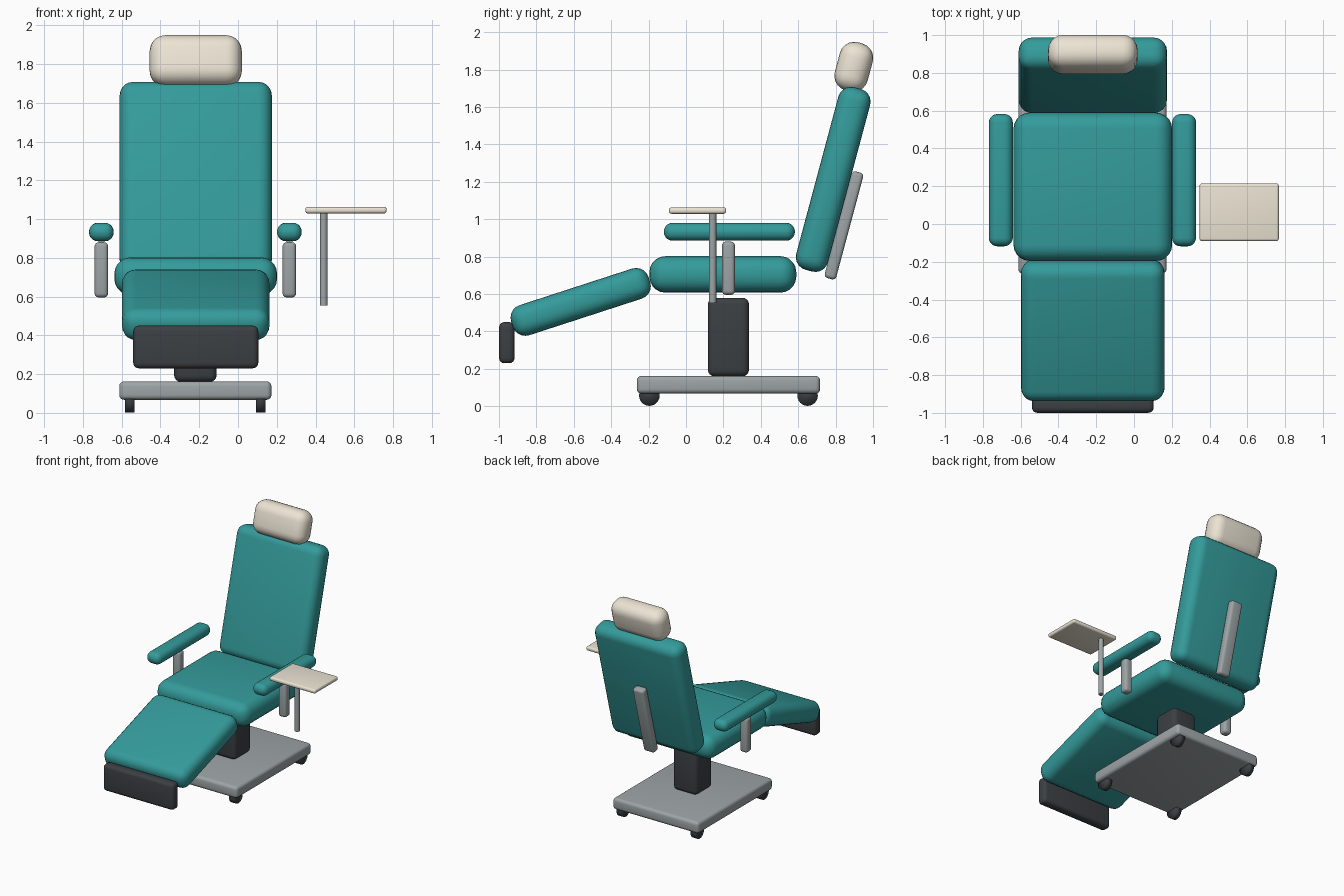
import bpy, bmesh
from math import radians, pi
from mathutils import Matrix

if "Cube" in bpy.data.objects:
    bpy.data.objects.remove(bpy.data.objects["Cube"])


def material(name, rgb):
    m = bpy.data.materials.new(name)
    m.diffuse_color = (*rgb, 1)
    m.use_nodes = True
    m.node_tree.nodes["Principled BSDF"].inputs["Base Color"].default_value = m.diffuse_color
    return m


TEAL = material("teal_vinyl", (0.035, 0.33, 0.33))
CREAM = material("cream", (0.84, 0.78, 0.66))
DARK = material("dark_plastic", (0.045, 0.051, 0.056))
STEEL = material("steel", (0.34, 0.375, 0.385))
CX = -0.22  # centre line of the chair


def finish(name, bm, loc, mat, tilt=0, angle=35):
    me = bpy.data.meshes.new(name)
    bm.to_mesh(me)
    bm.free()
    ob = bpy.data.objects.new(name, me)
    bpy.context.collection.objects.link(ob)
    ob.location = loc
    ob.rotation_euler.x = radians(tilt)
    me.materials.append(mat)
    bpy.ops.object.select_all(action='DESELECT')
    ob.select_set(True)
    bpy.context.view_layer.objects.active = ob
    bpy.ops.object.shade_smooth_by_angle(angle=radians(angle))
    return ob


def rounded_box(name, loc, size, r, mat, tilt=0, seg=5):
    bm = bmesh.new()
    bmesh.ops.create_cube(bm, size=1)
    bmesh.ops.scale(bm, vec=size, verts=bm.verts)
    bmesh.ops.bevel(bm, geom=bm.edges[:], offset=r, offset_type='OFFSET',
                    segments=seg, profile=0.5, affect='EDGES')
    return finish(name, bm, loc, mat, tilt)


def cylinder(name, loc, r, length, mat, axis='Z', sides=24, angle=35):
    bm = bmesh.new()
    rot = Matrix.Rotation(pi / 2, 4, 'Y') if axis == 'X' else Matrix()
    bmesh.ops.create_cone(bm, cap_ends=True, segments=sides, radius1=r,
                          radius2=r, depth=length, matrix=rot)
    return finish(name, bm, loc, mat, angle=angle)


# Cushions
rounded_box("seat", (CX + 0.002, 0.197, 0.705), (0.84, 0.785, 0.195), 0.085, TEAL)
rounded_box("backrest", (CX + 0.002, 0.787, 1.213), (0.785, 0.176, 1.01), 0.07, TEAL, -15)
rounded_box("leg_rest", (CX + 0.002, -0.563, 0.558), (0.76, 0.772, 0.169), 0.07, TEAL, 18)
rounded_box("headrest", (CX + 0.002, 0.897, 1.815), (0.475, 0.182, 0.265), 0.08, CREAM, -15)

# Foot plate and back support bar
rounded_box("foot_plate", (CX + 0.002, -0.958, 0.34), (0.645, 0.083, 0.22), 0.028, DARK, seg=4)
rounded_box("back_support", (CX, 0.8445, 0.967), (0.1, 0.064, 0.59), 0.02, STEEL, -15, seg=4)

# Armrests on posts
for side, x in (("left", CX - 0.485), ("right", CX + 0.485)):
    rounded_box(f"{side}_armrest", (x, 0.232, 0.933), (0.127, 0.70, 0.095), 0.045, TEAL)
    rounded_box(f"{side}_armrest_post", (x, 0.227, 0.738), (0.07, 0.07, 0.285), 0.022, STEEL, seg=4)

# Side tray on its pole
rounded_box("tray", (0.557, 0.062, 1.046), (0.42, 0.306, 0.034), 0.014, CREAM, seg=4)
cylinder("tray_pole", (0.442, 0.142, 0.793), 0.02, 0.48, STEEL)

# Pedestal, base and wheels
rounded_box("column", (CX, 0.227, 0.37), (0.22, 0.22, 0.42), 0.035, DARK, seg=4)
rounded_box("base", (CX, 0.227, 0.115), (0.785, 0.98, 0.095), 0.025, STEEL, seg=4)
for i, dx in enumerate((-0.338, 0.338)):
    for j, dy in enumerate((-0.423, 0.423)):
        cylinder(f"wheel_{i}{j}", (CX + dx, 0.227 + dy, 0.057), 0.055, 0.048,
                 DARK, 'X', angle=180)
